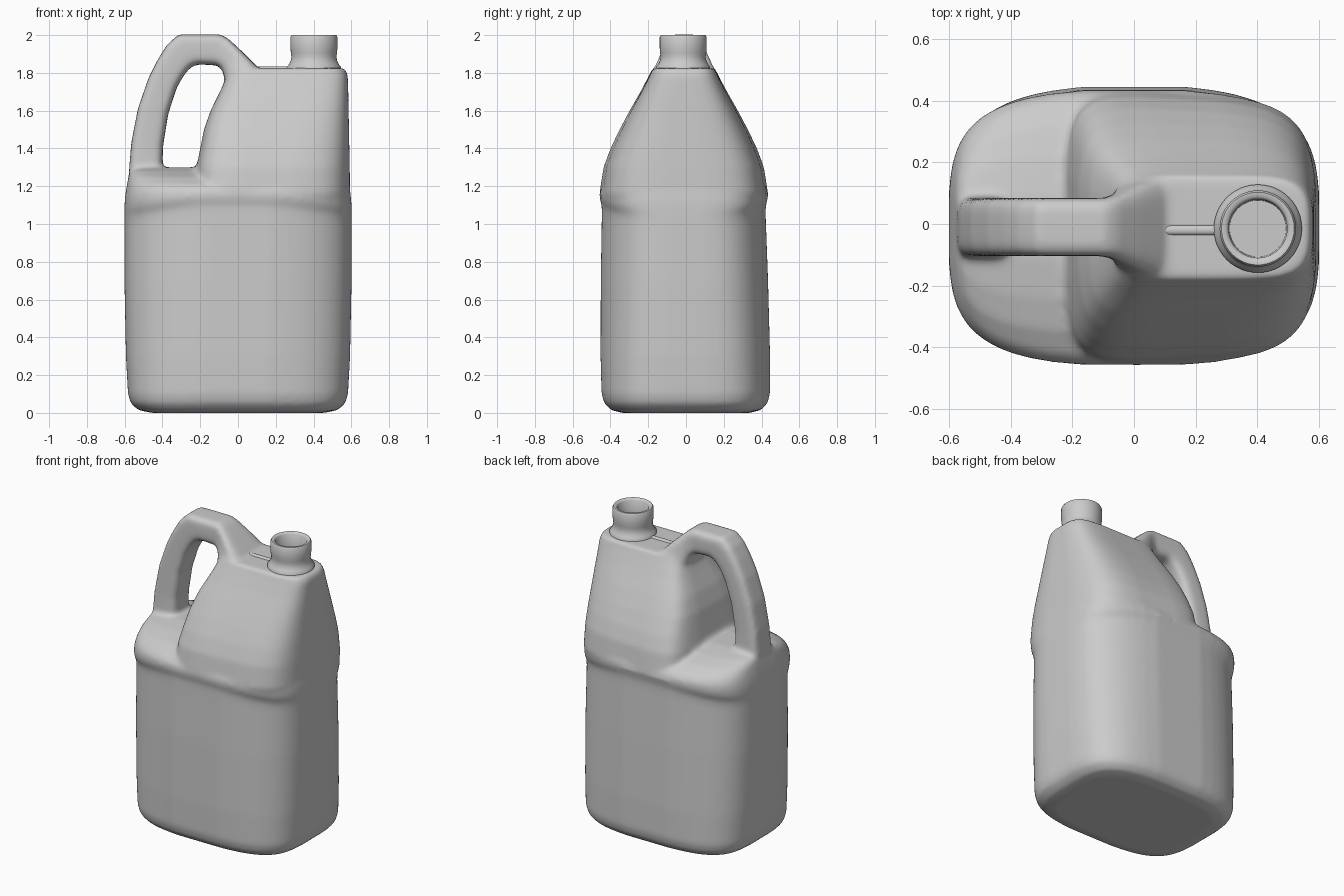
import bpy, bmesh, math
from mathutils import Vector

cube = bpy.data.objects.get("Cube")
if cube:
    bpy.data.objects.remove(cube, do_unlink=True)

plastic = bpy.data.materials.new("light grey plastic")
plastic.use_nodes = True
GREY = (0.6, 0.6, 0.6, 1)
plastic.diffuse_color = GREY
plastic.node_tree.nodes["Principled BSDF"].inputs["Base Color"].default_value = GREY


def power(v, n):
    return math.copysign(abs(v) ** (2 / n), v)


def unit_ring(n_neg=5, n_pos=5, count=64):
    """Rounded-box outline in the unit square, softness set per side."""
    ring = []
    for i in range(count):
        a = 2 * math.pi * (i + 0.5) / count
        n = n_pos if math.cos(a) > 0 else n_neg
        ring.append((power(math.cos(a), n), power(math.sin(a), n)))
    return ring


def barrel(outline, left, right, depth, z, bulge, side_bulge, arch=0):
    """Tank section with bowed long walls and ends; it leans slightly forward."""
    ring = []
    for u, v in outline:
        x = (left + right) / 2 + (right - left) / 2 * u * (1 - side_bulge * v * v)
        taper = 1 - bulge * (x / 0.6) ** 2
        ring.append((x, depth * v * taper - 0.012 * min(z, 1), z + arch * (1 - u * u)))
    return ring


def loft(bm, rings):
    """Skin closed rings of equal length and cap both ends."""
    rows = [[bm.verts.new(p) for p in ring] for ring in rings]
    for a, b in zip(rows, rows[1:]):
        for i in range(len(a)):
            j = (i + 1) % len(a)
            bm.faces.new((a[i], a[j], b[j], b[i]))
    bm.faces.new(rows[0][::-1])
    bm.faces.new(rows[-1])


def finish(name, bm):
    bmesh.ops.recalc_face_normals(bm, faces=bm.faces)
    mesh = bpy.data.meshes.new(name)
    bm.to_mesh(mesh)
    bm.free()
    mesh.materials.append(plastic)
    obj = bpy.data.objects.new(name, mesh)
    bpy.context.collection.objects.link(obj)
    mesh.shade_smooth()
    return obj


bm = bmesh.new()

# Lower tank: height, half width, half depth, wall bow, arch of the label edge
lower = [(0, .46, .34, .12, 0), (.015, .53, .40, .15, 0), (.05, .57, .437, .17, 0),
         (.1, .585, .452, .18, 0), (.3, .596, .456, .2, 0), (.7, .604, .451, .22, 0),
         (1.0, .604, .442, .23, .05), (1.04, .604, .442, .22, .06),
         (1.085, .604, .449, .16, .05), (1.13, .602, .452, .15, .02),
         (1.17, .597, .447, .15, .01), (1.21, .59, .42, .15, 0), (1.25, .583, .34, .1, 0),
         (1.28, .575, .23, .05, 0), (1.3, .555, .1, 0, 0)]
loft(bm, [barrel(unit_ring(), -w, w, d, z, bow, .05, arch) for z, w, d, bow, arch in lower])

# Tapering upper tank: height, left edge, right edge, half depth, wall bow
upper = [(1.0, -.18, .57, .40, .2), (1.16, -.235, .596, .447, .16), (1.3, -.225, .594, .425, .16),
         (1.4, -.205, .592, .388, .16), (1.5, -.185, .59, .34, .15), (1.6, -.15, .588, .287, .13),
         (1.7, -.10, .586, .23, .1), (1.79, -.06, .583, .182, .05), (1.825, -.05, .567, .165, 0)]
loft(bm, [barrel(unit_ring(7, 5), a, b, d, z, bow, .07) for z, a, b, d, bow in upper])

# Handle: outer point, inner point, half thickness
handle = [(-.56, 1.1, -.38, 1.1, .11), (-.577, 1.28, -.40, 1.30, .098),
          (-.565, 1.43, -.397, 1.41, .094), (-.53, 1.61, -.37, 1.58, .094),
          (-.475, 1.77, -.325, 1.72, .094), (-.425, 1.87, -.285, 1.79, .094),
          (-.375, 1.95, -.25, 1.83, .094), (-.315, 2.003, -.215, 1.845, .094),
          (-.09, 2.003, -.11, 1.84, .094), (-.05, 1.98, -.08, 1.81, .105),
          (.02, 1.915, -.07, 1.76, .135), (.10, 1.835, -.05, 1.68, .17)]
rings = []
for ox, oz, ix, iz, w in handle:
    outer, inner = Vector((ox, -.01, oz)), Vector((ix, -.01, iz))
    mid, half = (outer + inner) / 2, (outer - inner) / 2
    rings.append([mid + half * u + Vector((0, w * v, 0)) for u, v in unit_ring(4, 5)])
loft(bm, rings)

# Fuse the moulded shell and soften its joins
body = finish("jug_body", bm)
remesh = body.modifiers.new("fuse", "REMESH")
remesh.mode = "VOXEL"
remesh.voxel_size = 0.014
remesh.use_smooth_shade = True
soften = body.modifiers.new("soften", "SMOOTH")
soften.factor = 0.5
soften.iterations = 8

# Turned neck with a hollow mouth
profile = [(.13, 1.79), (.143, 1.815), (.143, 1.832), (.132, 1.845), (.123, 1.865),
           (.119, 1.885), (.122, 1.905), (.124, 1.93), (.124, 1.99), (.118, 2.0),
           (.104, 2.0), (.095, 1.99), (.092, 1.9), (.001, 1.9)]
bm = bmesh.new()
loft(bm, [[(.402 + r * math.cos(t * math.pi / 24), -.015 + r * math.sin(t * math.pi / 24), z)
           for t in range(48)] for r, z in profile])
neck = finish("neck", bm)

# Mould seam between handle and neck
bm = bmesh.new()
loft(bm, [[(x, -.02 + .016 * u, 1.823 + .011 * v) for u, v in unit_ring(2, 2, 16)]
          for x in (.08, .29)])
seam = finish("top_seam", bm)

for obj in (neck, seam):
    bpy.ops.object.select_all(action="DESELECT")
    obj.select_set(True)
    bpy.context.view_layer.objects.active = obj
    bpy.ops.object.shade_smooth_by_angle(angle=math.radians(50))
